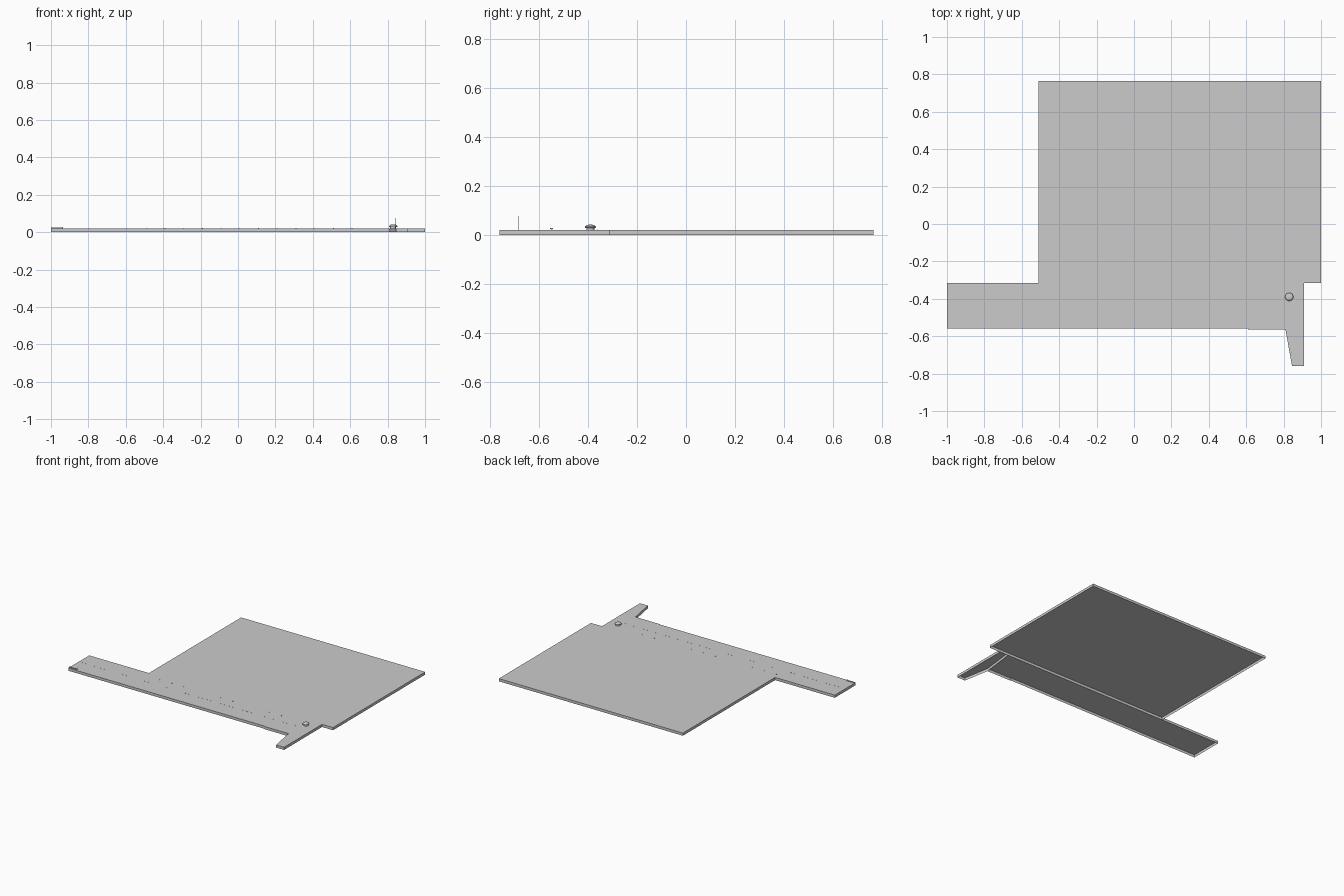
import bpy
import bmesh
import math

cube = bpy.data.objects.get("Cube")
if cube:
    bpy.data.objects.remove(cube, do_unlink=True)

grey = bpy.data.materials.new("light_grey")
grey.use_nodes = True
colour = (0.6, 0.6, 0.6, 1)
grey.diffuse_color = colour
grey.node_tree.nodes["Principled BSDF"].inputs["Base Color"].default_value = colour

TOP = 0.02


def finish(name, bm):
    mesh = bpy.data.meshes.new(name)
    bm.to_mesh(mesh)
    bm.free()
    mesh.materials.append(grey)
    obj = bpy.data.objects.new(name, mesh)
    bpy.context.collection.objects.link(obj)
    return obj


def tray(name, outline):
    """Thin-walled slab, open underneath."""
    bm = bmesh.new()
    lid = bm.faces.new([bm.verts.new((x, y, TOP)) for x, y in outline])
    walls = bmesh.ops.extrude_edge_only(bm, edges=list(lid.edges))
    for v in walls["geom"]:
        if isinstance(v, bmesh.types.BMVert):
            v.co.z = 0
    bmesh.ops.recalc_face_normals(bm, faces=bm.faces)
    if lid.normal.z < 0:
        bmesh.ops.reverse_faces(bm, faces=bm.faces)
    return finish(name, bm)


def add_box(bm, x, y, z, sx, sy, sz):
    """Box standing on height z."""
    verts = bmesh.ops.create_cube(bm, size=1)["verts"]
    bmesh.ops.scale(bm, vec=(sx, sy, sz), verts=verts)
    bmesh.ops.translate(bm, vec=(x, y, z + sz / 2), verts=verts)


def lathe(name, x, y, profile, steps=24):
    bm = bmesh.new()
    pts = [bm.verts.new((r, 0, z)) for r, z in profile]
    edges = [bm.edges.new(pair) for pair in zip(pts, pts[1:])]
    bmesh.ops.spin(bm, geom=pts + edges, axis=(0, 0, 1), cent=(0, 0, 0),
                   angle=math.tau, steps=steps)
    bmesh.ops.remove_doubles(bm, verts=bm.verts, dist=0.0001)
    bmesh.ops.recalc_face_normals(bm, faces=bm.faces)
    bmesh.ops.translate(bm, vec=(x, y, 0), verts=bm.verts)
    return finish(name, bm)


# Ground slabs
tray("main_slab", [(-0.51, -0.315), (1, -0.315), (1, 0.765), (-0.51, 0.765)])
tray("runway_slab", [(-1, -0.56), (0.61, -0.56), (0.61, -0.565), (0.81, -0.565),
                     (0.84, -0.315), (-1, -0.315)])
tray("end_slab", [(0.81, -0.565), (0.845, -0.76), (0.91, -0.76),
                  (0.91, -0.315), (0.84, -0.315)])

# Dashed centre line
bm = bmesh.new()
for i in range(60):
    add_box(bm, -0.97 + i * 0.03, -0.437, TOP, 0.014, 0.002, 0.0005)
finish("centre_line", bm)

# Row of small edge lamps
bm = bmesh.new()
for i in range(12):
    add_box(bm, -0.49 + i * 0.1, -0.36, TOP, 0.004, 0.004, 0.002)
finish("edge_lamps", bm)

# Small round tower with an overhanging cap
lathe("tower", 0.83, -0.39, [(0.016, TOP), (0.016, 0.027), (0.022, 0.029),
                             (0.022, 0.034), (0.015, 0.04), (0, 0.042)])

# Thin mast
bm = bmesh.new()
add_box(bm, 0.84, -0.685, TOP, 0.0015, 0.0015, 0.057)
finish("mast", bm)

# Tiny parked craft: hull, wing and tail
bm = bmesh.new()
add_box(bm, -0.967, -0.548, 0.021, 0.064, 0.006, 0.005)
add_box(bm, -0.97, -0.548, 0.023, 0.012, 0.012, 0.002)
add_box(bm, -0.938, -0.548, 0.024, 0.005, 0.012, 0.003)
finish("small_craft", bm)
